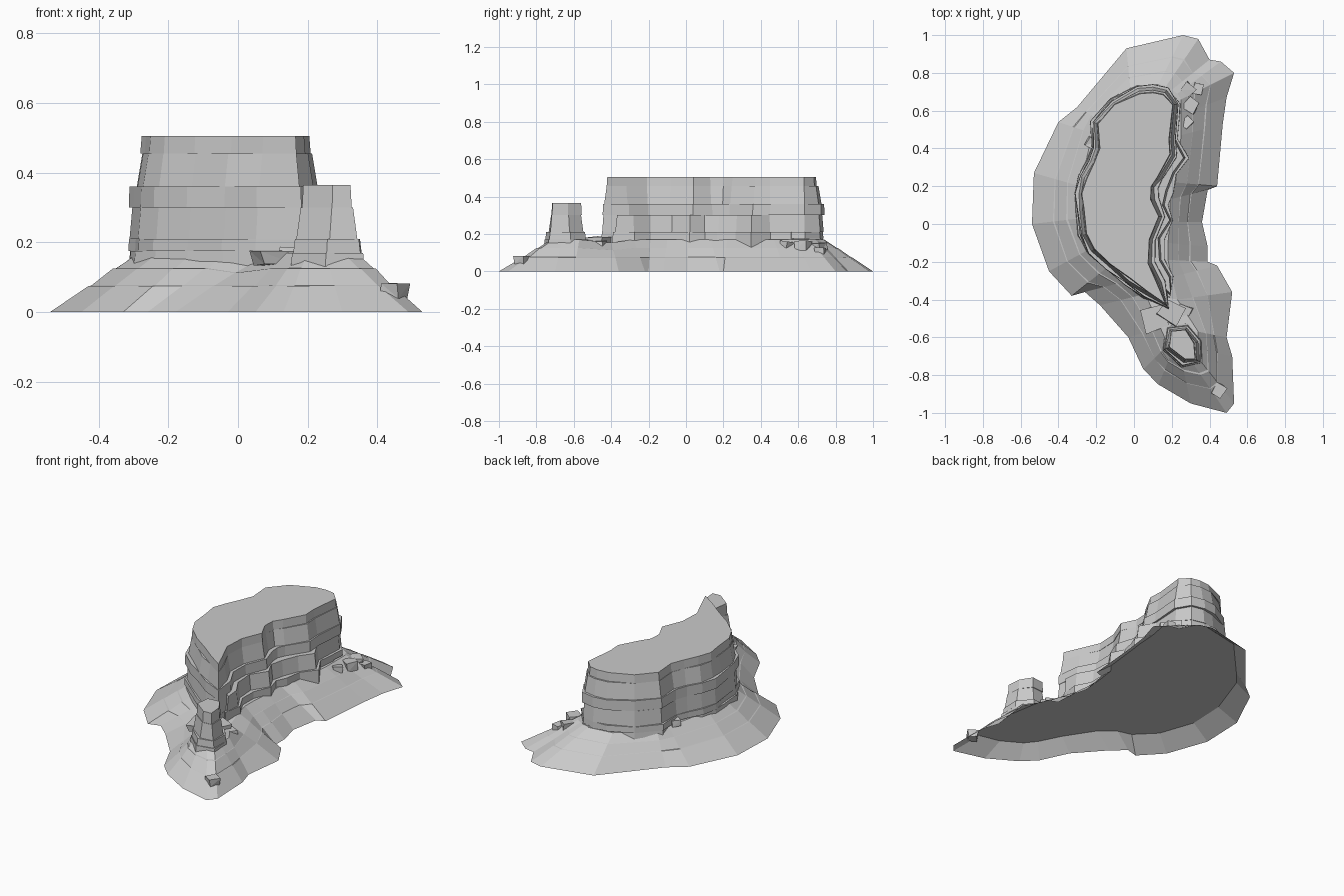
import bpy, bmesh, math, random
from mathutils import Vector

random.seed(7)
stone = bpy.data.materials.new("grey stone")
stone.diffuse_color = (0.59, 0.59, 0.59, 1)


def make_object(name, bm):
    bmesh.ops.recalc_face_normals(bm, faces=bm.faces)
    me = bpy.data.meshes.new(name)
    bm.to_mesh(me)
    bm.free()
    me.materials.append(stone)
    ob = bpy.data.objects.new(name, me)
    bpy.context.collection.objects.link(ob)
    return ob


def loft(name, rings, caps=True):
    """Skin closed rings of equal count, optionally capping both ends."""
    bm = bmesh.new()
    rows = [[bm.verts.new(p) for p in r] for r in rings]
    n = len(rows[0])
    for a, b in zip(rows, rows[1:]):
        for i in range(n):
            j = (i + 1) % n
            bm.faces.new((a[i], a[j], b[j], b[i]))
    if caps:
        ends = [bm.faces.new(rows[0]), bm.faces.new(rows[-1])]
        bmesh.ops.triangulate(bm, faces=ends)
    return make_object(name, bm)


def offset(outline, dists):
    """Push a clockwise outline outwards along its corner normals."""
    out, n = [], len(outline)
    for i, p in enumerate(outline):
        a, b = Vector(outline[i - 1]), Vector(outline[(i + 1) % n])
        t = (b - a).normalized()
        out.append(Vector(p) + Vector((-t.y, t.x)) * dists[i])
    return out


def cliff(name, outline, tiers, rough):
    """Stack of rock layers: (z low, z high, offset low, offset high)."""
    rings = []
    for z0, z1, d0, d1 in tiers:
        jit = [random.uniform(-rough, rough) for _ in outline]
        for z, d in ((z0, d0), (z1, d1)):
            rings.append([(p.x, p.y, z) for p in offset(outline, [d + j for j in jit])])
    return loft(name, rings)


def boulder(name, x, y, z, s, flat=0.7):
    bm = bmesh.new()
    bmesh.ops.create_cube(bm, size=1)
    ang = random.uniform(0, math.pi)
    for v in bm.verts:
        c = Vector([k * random.uniform(0.7, 1.2) * s for k in v.co])
        v.co = (x + c.x * math.cos(ang) - c.y * math.sin(ang),
                y + c.x * math.sin(ang) + c.y * math.cos(ang), z + c.z * flat)
    bmesh.ops.triangulate(bm, faces=bm.faces)
    make_object(name, bm)


# Scree skirt: foot outline (x, y) paired with the upper edge (x, y)
skirt = [
    (0.26, 1.0, 0.13, 0.74), (0.34, 0.98, 0.17, 0.73), (0.40, 0.87, 0.20, 0.71),
    (0.46, 0.86, 0.23, 0.69), (0.53, 0.80, 0.25, 0.66), (0.49, 0.67, 0.25, 0.58),
    (0.47, 0.53, 0.25, 0.47), (0.44, 0.20, 0.22, 0.22), (0.39, 0.18, 0.19, 0.13),
    (0.36, 0.01, 0.19, 0.01), (0.39, -0.12, 0.18, -0.10), (0.39, -0.20, 0.18, -0.19),
    (0.44, -0.22, 0.20, -0.28), (0.52, -0.36, 0.23, -0.40), (0.49, -0.60, 0.34, -0.57),
    (0.52, -0.70, 0.34, -0.66), (0.53, -0.95, 0.34, -0.71), (0.49, -1.0, 0.30, -0.72),
    (0.30, -0.95, 0.25, -0.71), (0.13, -0.85, 0.20, -0.68), (0.05, -0.77, 0.18, -0.64),
    (-0.03, -0.60, 0.14, -0.55), (-0.18, -0.43, 0.06, -0.37), (-0.26, -0.36, -0.03, -0.30),
    (-0.33, -0.38, -0.13, -0.22), (-0.45, -0.25, -0.23, -0.13), (-0.54, 0.0, -0.285, 0.03),
    (-0.53, 0.27, -0.285, 0.20), (-0.40, 0.54, -0.22, 0.48), (-0.30, 0.62, -0.20, 0.56),
    (-0.04, 0.93, -0.02, 0.72),
]


def skirt_ring(t, z):
    ring = []
    for i, (x0, y0, x1, y1) in enumerate(skirt):
        k = t + (random.uniform(-0.015, 0.015) if 0 < t < 1 else 0)
        h = 0.9 if i in (13, 22) and t > 0.5 else 1
        ring.append((x0 + (x1 - x0) * k, y0 + (y1 - y0) * k, z * h))
    return ring


# Lower scree is an open shell; the upper scree closes it from above
step = skirt_ring(0.44, 0.075)
loft("lower_scree", [skirt_ring(0, 0), step], caps=False)
loft("upper_scree", [step, skirt_ring(0.46, 0.076), skirt_ring(0.72, 0.125),
                     skirt_ring(0.74, 0.126), skirt_ring(1, 0.17)])

# Main crescent mesa with layered cliff bands
mesa = [
    (0.03, 0.69), (0.10, 0.70), (0.16, 0.69), (0.20, 0.63), (0.19, 0.45), (0.19, 0.37),
    (0.12, 0.25), (0.09, 0.20), (0.09, 0.13), (0.13, 0.04), (0.08, -0.08), (0.07, -0.21),
    (0.13, -0.32), (0.165, -0.42), (0.07, -0.36), (-0.02, -0.29), (-0.12, -0.21),
    (-0.21, -0.13), (-0.25, -0.05), (-0.26, 0.08), (-0.27, 0.16), (-0.25, 0.24),
    (-0.21, 0.32), (-0.18, 0.40), (-0.19, 0.53), (-0.10, 0.63),
]
cliff("mesa", mesa, [
    (0.13, 0.175, 0.045, 0.04),
    (0.175, 0.21, 0.04, 0.038),
    (0.21, 0.30, 0.036, 0.028),
    (0.30, 0.36, 0.036, 0.034),
    (0.36, 0.455, 0.022, 0.006),
    (0.455, 0.505, 0.004, 0.0),
], 0.008)

# Blocky lower step along the hollow east wall
shelf = [
    (0.19, 0.64), (0.23, 0.56), (0.22, 0.45), (0.27, 0.35), (0.21, 0.27), (0.19, 0.17),
    (0.16, 0.10), (0.20, 0.02), (0.15, -0.08), (0.14, -0.19), (0.19, -0.28),
    (0.19, -0.39), (0.05, -0.25), (0.02, 0.10), (0.05, 0.50),
]
cliff("east_step", shelf, [
    (0.11, 0.21, 0.012, 0.01),
    (0.21, 0.30, -0.005, -0.015),
], 0.012)

# Free-standing pillar at the thin end
pillar = [(0.20, -0.57), (0.27, -0.565), (0.32, -0.63), (0.325, -0.715),
          (0.27, -0.72), (0.19, -0.65)]
cliff("pillar", pillar, [
    (0.11, 0.17, 0.045, 0.04),
    (0.17, 0.21, 0.035, 0.03),
    (0.21, 0.30, 0.02, 0.006),
    (0.30, 0.365, 0.004, 0.0),
], 0.005)

# Fallen boulders on the north-east slope, pillar foot and west wall
for i, (x, y, z, s) in enumerate([
        (0.28, 0.71, 0.13, 0.07), (0.34, 0.72, 0.11, 0.06), (0.30, 0.63, 0.14, 0.07),
        (0.28, 0.54, 0.14, 0.06), (0.45, -0.88, 0.06, 0.06), (-0.23, 0.43, 0.18, 0.05)]):
    boulder(f"boulder_{i}", x, y, z, s)

# Broad flat slabs in the saddle between mesa and pillar
for i, (x, y, z, s) in enumerate([
        (0.11, -0.50, 0.155, 0.12), (0.20, -0.47, 0.165, 0.11), (0.27, -0.46, 0.15, 0.07)]):
    boulder(f"slab_{i}", x, y, z, s, 0.35)
